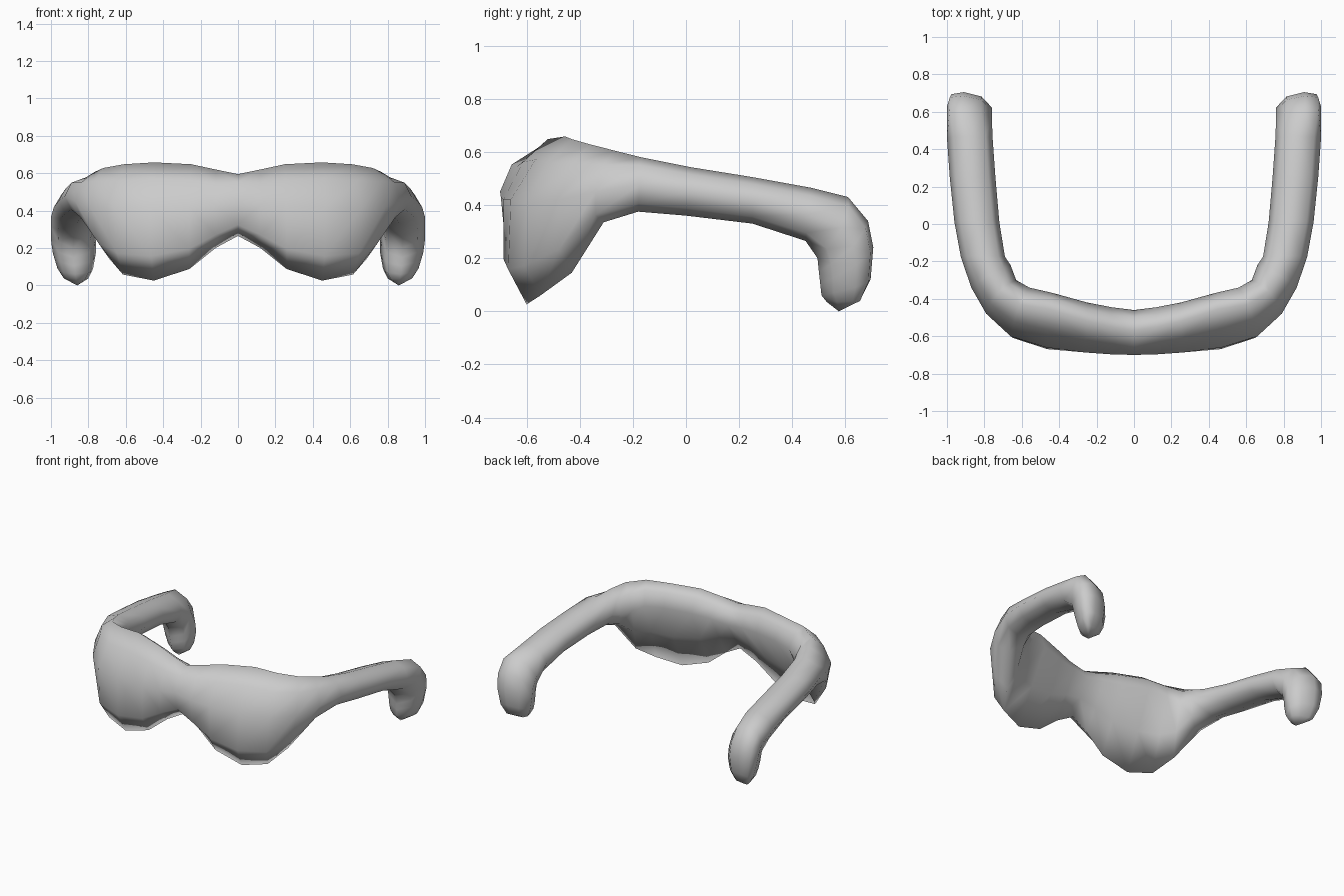
import bpy, bmesh
from mathutils import Vector

if "Cube" in bpy.data.objects:
    bpy.data.objects.remove(bpy.data.objects["Cube"])

# Lens sections from bridge to hinge: outer, top, inner and bottom point
LENS = [
    [(0, -.70, .45), (0, -.57, .595), (0, -.46, .48), (0, -.60, .265)],
    [(.12, -.697, .43), (.12, -.55, .62), (.12, -.445, .50), (.12, -.61, .20)],
    [(.26, -.687, .42), (.25, -.52, .648), (.25, -.42, .51), (.26, -.62, .088)],
    [(.47, -.66, .42), (.45, -.455, .658), (.43, -.37, .52), (.45, -.60, .026)],
    [(.66, -.60, .41), (.61, -.43, .648), (.56, -.34, .51), (.615, -.55, .058)],
    [(.79, -.48, .42), (.72, -.36, .628), (.63, -.30, .47), (.69, -.43, .145)],
    [(.87, -.34, .45), (.77, -.27, .605), (.66, -.22, .47), (.77, -.31, .335)],
]
# Temple and ear sections: centre x, half width, top (y, z), bottom (y, z)
TEMPLE = [
    (.808, .118, -.17, .58, -.18, .375),
    (.84, .12, .02, .542, 0, .36),
    (.863, .122, .25, .505, .25, .33),
    (.878, .122, .47, .465, .45, .265),
    (.88, .12, .61, .43, .495, .20),
    (.88, .12, .685, .34, .50, .15),
    (.875, .115, .705, .24, .505, .105),
    (.87, .095, .695, .12, .51, .06),
    (.865, .065, .655, .04, .53, .035),
]


def temple_section(cx, w, ty, tz, by, bz):
    """Four extreme points of a symmetric temple section."""
    my, mz = (ty + by) / 2, (tz + bz) / 2
    lean = .035 if ty > .6 else 0
    return [(cx + w, my + lean, mz), (cx + lean, ty, tz),
            (cx - w, my + lean / 2, mz), (cx, by, bz)]


def ring_points(section, fullness):
    """Round four extreme points into an eight-sided section."""
    p = [Vector(c) for c in section]
    out = []
    for i, k in enumerate(fullness):
        a, b, c, d = p[i - 1], p[i], p[(i + 1) % 4], p[(i + 2) % 4]
        out += [b, (b + c) / 2 + k * (b + c - a - d)]
    return out


# Flat backed, crisp topped lens rings, then round temple rings
loops = [ring_points(LENS[0], (.1, .06, 0, .09))]
loops += [ring_points(s, (.06, .035, 0, .09)) for s in LENS[1:5]]
loops += [ring_points(LENS[5], (.07, .05, .03, .09)),
          ring_points(LENS[6], (.09, .08, .09, .1))]
loops += [ring_points(temple_section(*s), (.1,) * 4) for s in TEMPLE]

bm = bmesh.new()
rings = [[bm.verts.new(v) for v in loop] for loop in loops]

# Skin between neighbouring sections
for r, q in zip(rings, rings[1:]):
    for j in range(8):
        n = (j + 1) % 8
        bm.faces.new((r[j], r[n], q[n], q[j]))

# Rounded ear tip
tip = bm.verts.new((.86, .575, 0))
for j in range(8):
    bm.faces.new((rings[-1][j], rings[-1][(j + 1) % 8], tip))

# Mirror to the other side
bmesh.ops.mirror(bm, geom=bm.verts[:] + bm.edges[:] + bm.faces[:],
                 axis='X', merge_dist=0.001)
bmesh.ops.remove_doubles(bm, verts=bm.verts[:], dist=0.0005)
bmesh.ops.recalc_face_normals(bm, faces=bm.faces[:])
for f in bm.faces:
    f.smooth = True

mesh = bpy.data.meshes.new("glasses_frame")
bm.to_mesh(mesh)
bm.free()
frame = bpy.data.objects.new("glasses_frame", mesh)
bpy.context.collection.objects.link(frame)
